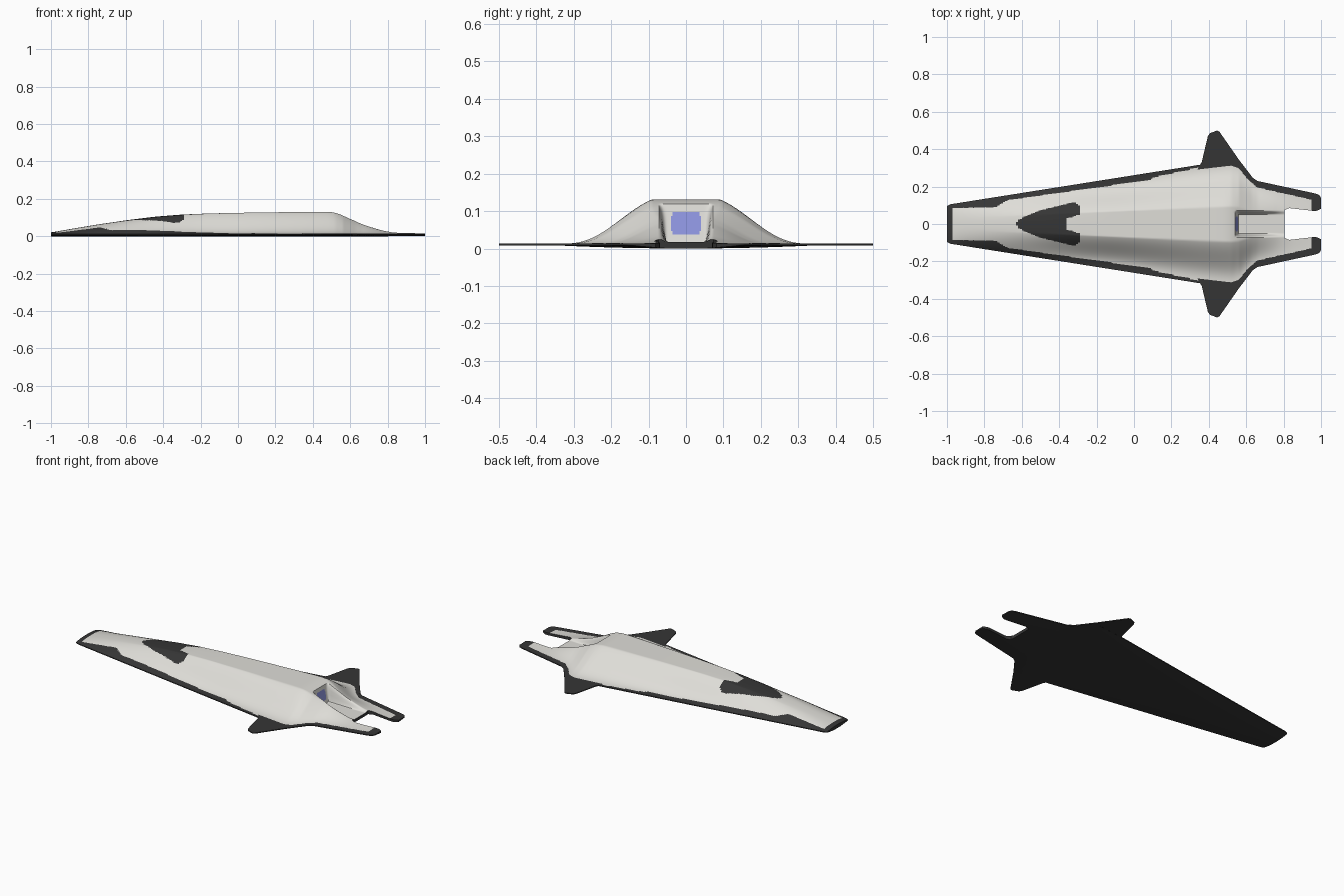
import bpy, bmesh, math

if "Cube" in bpy.data.objects:
    bpy.data.objects.remove(bpy.data.objects["Cube"])


def lerp_table(points, x):
    """Piecewise-linear lookup in a short profile."""
    if x <= points[0][0]:
        return points[0][1]
    for (x0, y0), (x1, y1) in zip(points, points[1:]):
        if x <= x1:
            return y0 + (y1 - y0) * (x - x0) / (x1 - x0)
    return points[-1][1]


def smooth(a, b, x):
    u = max(0.0, min(1.0, (x - a) / (b - a)))
    return u * u * (3 - 2 * u)


def material(name, colour):
    m = bpy.data.materials.new(name)
    m.diffuse_color = (*colour, 1)
    m.use_nodes = True
    m.node_tree.nodes["Principled BSDF"].inputs["Base Color"].default_value = m.diffuse_color
    return m


hull_white = material("hull_white", (0.74, 0.73, 0.69))
dark_tile = material("dark_tile", (0.036, 0.036, 0.036))
engine_blue = material("engine_blue", (0.27, 0.30, 0.74))

# Profiles along the length: (x, value)
OUTLINE = [(-1, 0.095), (-0.985, 0.105), (0.36, 0.318), (0.52, 0.338), (0.56, 0.325),
           (0.63, 0.25), (0.66, 0.23), (0.97, 0.163), (0.99, 0.155), (1, 0.14)]
CREST = [(-1, 0.02), (-0.9, 0.038), (-0.75, 0.063), (-0.6, 0.085), (-0.45, 0.104),
         (-0.3, 0.116), (-0.15, 0.122), (0.1, 0.127), (0.45, 0.131), (0.5, 0.13),
         (0.54, 0.12), (0.6, 0.092), (0.66, 0.068), (0.72, 0.048), (0.78, 0.03),
         (0.84, 0.021), (1, 0.015)]
INNER = [(0.8, 0.072), (0.83, 0.085), (0.96, 0.07), (0.98, 0.071), (1, 0.082)]
WHITE = [(-0.97, 0.085), (-0.74, 0.09), (-0.68, 0.127), (0.08, 0.235), (0.12, 0.253),
         (0.36, 0.305), (0.5, 0.328), (0.54, 0.325), (0.6, 0.25), (0.66, 0.195), (0.95, 0.13)]
CANOPY = [(-0.63, 0.0), (-0.62, 0.02), (-0.58, 0.043), (-0.5, 0.073), (-0.4, 0.098),
          (-0.33, 0.115), (-0.31, 0.113), (-0.295, 0.10)]


def crest(x):
    return sum(lerp_table(CREST, x + d * 0.01) for d in range(-2, 3)) / 5


def top_z(x, y):
    w = lerp_table(OUTLINE, x)
    t = min(1.0, abs(y) / w)
    front = 1 - t ** 2.5
    rear = min(1.0, 1.15 * (1 - t ** 2.5) ** 3.3)
    s = smooth(-0.9, 0.0, x)
    z = 0.013 + (crest(x) - 0.013) * (front * (1 - s) + rear * s)
    # exhaust channel sunk into the tail
    k = smooth(0.072, 0.05, abs(y)) if abs(y) < 0.072 else 0
    k *= max(0.0, min(1.0, (x - 0.54) / 0.02))
    return z + (0.018 - z) * k


def smooth_object(ob, angle=40):
    bpy.ops.object.select_all(action='DESELECT')
    ob.select_set(True)
    bpy.context.view_layer.objects.active = ob
    bpy.ops.object.shade_smooth_by_angle(angle=math.radians(angle))


def finish(bm, name, mats):
    bmesh.ops.recalc_face_normals(bm, faces=bm.faces[:])
    me = bpy.data.meshes.new(name)
    bm.to_mesh(me)
    bm.free()
    for m in mats:
        me.materials.append(m)
    ob = bpy.data.objects.new(name, me)
    bpy.context.collection.objects.link(ob)
    smooth_object(ob)
    return ob


# Hull: lofted top skin, shallow belly, and a rim wall between them
stations = sorted({round(-1 + i * 0.01, 4) for i in range(201)}
                  | {round(0.54 + i * 0.002, 4) for i in range(11)} | {0.805})
N_IN, N_OUT = 18, 36
N = N_IN + N_OUT


def column_y(x, j):
    c, w = lerp_table(INNER, x), lerp_table(OUTLINE, x)
    a = abs(j)
    y = c * a / N_IN if a <= N_IN else c + (w - c) * (a - N_IN) / N_OUT
    return math.copysign(y, j)


def hull_colour(c):
    x, y, z = c.x, abs(c.y), c.z
    if 0.54 < x < 0.56 and (y / 0.042) ** 4 + ((z - 0.067) / 0.033) ** 4 < 1:
        return 2
    if -0.63 < x < -0.295 and y < lerp_table(CANOPY, x):
        if not (x > -0.36 and y < 0.03 + 0.3 * (x + 0.36)):
            return 1
    if x < -0.97 or x > 0.95 or y > lerp_table(WHITE, x):
        return 1
    return 0


bm = bmesh.new()
rows = [[bm.verts.new((x, column_y(x, j), top_z(x, column_y(x, j))))
         for j in range(-N, N + 1)] for x in stations]
for i in range(len(stations) - 1):
    for j in range(2 * N):
        if stations[i] >= 0.805 and N - N_IN <= j < N + N_IN:
            continue  # open notch between the tail arms
        f = bm.faces.new((rows[i][j], rows[i + 1][j], rows[i + 1][j + 1], rows[i][j + 1]))
        f.material_index = hull_colour(f.calc_center_median())
bmesh.ops.delete(bm, geom=[v for v in bm.verts if not v.link_faces], context='VERTS')
top_faces = bm.faces[:]
rim = [e for e in bm.edges if len(e.link_faces) == 1]
below = {}
for v in bm.verts[:]:
    t = abs(v.co.y) / lerp_table(OUTLINE, v.co.x)
    below[v] = bm.verts.new((v.co.x, v.co.y, 0.008 * t ** 2))
for f in top_faces:
    bm.faces.new([below[v] for v in reversed(f.verts)]).material_index = 1
for e in rim:
    a, b = e.verts
    bm.faces.new((a, b, below[b], below[a])).material_index = 1
finish(bm, "hull", [hull_white, dark_tile, engine_blue])

# Fins: thin dark plates on both sides
FIN = [(0.33, 0.27), (0.35, 0.312), (0.362, 0.33), (0.395, 0.47), (0.405, 0.485),
       (0.445, 0.5), (0.457, 0.493), (0.56, 0.345), (0.635, 0.247), (0.61, 0.2)]
for side, name in ((1, "left_fin"), (-1, "right_fin")):
    bm = bmesh.new()
    lo = [bm.verts.new((x, y * side, 0.0085)) for x, y in FIN]
    hi = [bm.verts.new((x, y * side, 0.0135)) for x, y in FIN]
    bm.faces.new(lo)
    bm.faces.new(hi)
    for i in range(len(FIN)):
        k = (i + 1) % len(FIN)
        bm.faces.new((lo[i], lo[k], hi[k], hi[i]))
    finish(bm, name, [dark_tile])
